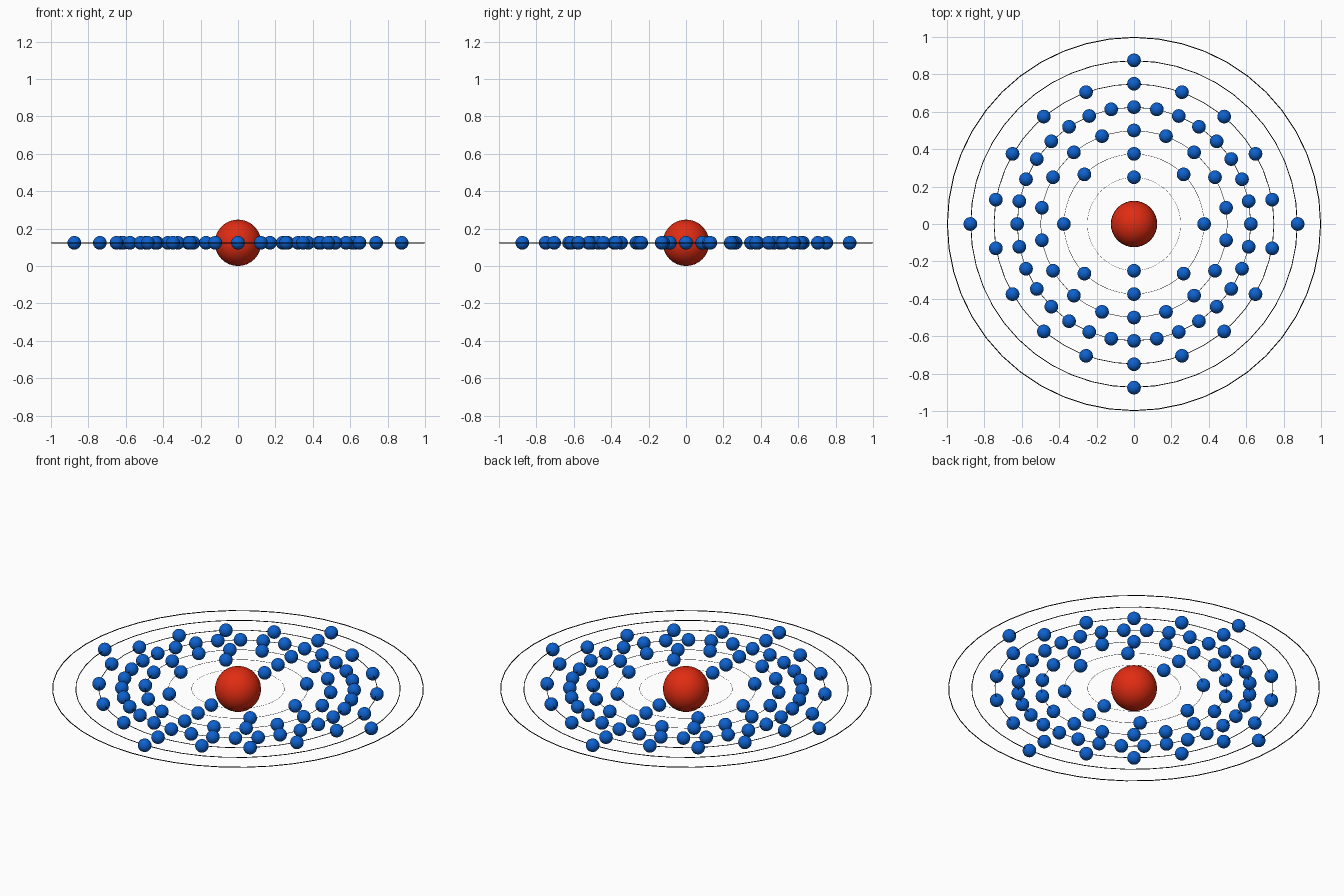
import bpy
from math import sin, cos, pi

if "Cube" in bpy.data.objects:
    bpy.data.objects.remove(bpy.data.objects["Cube"])

CENTRE_Z = 0.124
RING_STEP = 0.125
SHELLS = [2, 8, 18, 32, 18, 4, 0]      # electrons per ring, inner to outer


def material(name, rgb):
    mat = bpy.data.materials.new(name)
    mat.diffuse_color = (*rgb, 1)
    mat.use_nodes = True
    mat.node_tree.nodes["Principled BSDF"].inputs["Base Color"].default_value = mat.diffuse_color
    return mat


red = material("red", (0.75, 0.025, 0.006))
blue = material("blue", (0.004, 0.12, 0.62))
black = material("black", (0.0, 0.0, 0.0))


def finish(name, mat):
    ob = bpy.context.object
    ob.name = name
    ob.data.materials.append(mat)
    bpy.ops.object.shade_smooth()
    return ob


# Nucleus
bpy.ops.mesh.primitive_uv_sphere_add(segments=32, ring_count=16, radius=0.124,
                                     location=(0, 0, CENTRE_Z))
finish("nucleus", red)

# One electron, its mesh shared by all the others
bpy.ops.mesh.primitive_uv_sphere_add(segments=32, ring_count=16, radius=0.0365)
electron = finish("electron", blue)
electron_mesh = electron.data
bpy.data.objects.remove(electron)

for i, count in enumerate(SHELLS):
    r = RING_STEP * (i + 2)
    # Orbit wire, thinner towards the centre
    wire = 0.0025 * r
    bpy.ops.mesh.primitive_torus_add(major_segments=48, minor_segments=8,
                                     major_radius=r - wire, minor_radius=wire,
                                     location=(0, 0, CENTRE_Z))
    finish(f"orbit_{i + 1}", black)
    # Electrons spaced evenly, starting at the back
    for k in range(count):
        a = pi / 2 + 2 * pi * k / count
        ob = bpy.data.objects.new(f"electron_{i + 1}_{k + 1}", electron_mesh)
        ob.location = (r * cos(a), r * sin(a), CENTRE_Z)
        bpy.context.collection.objects.link(ob)
